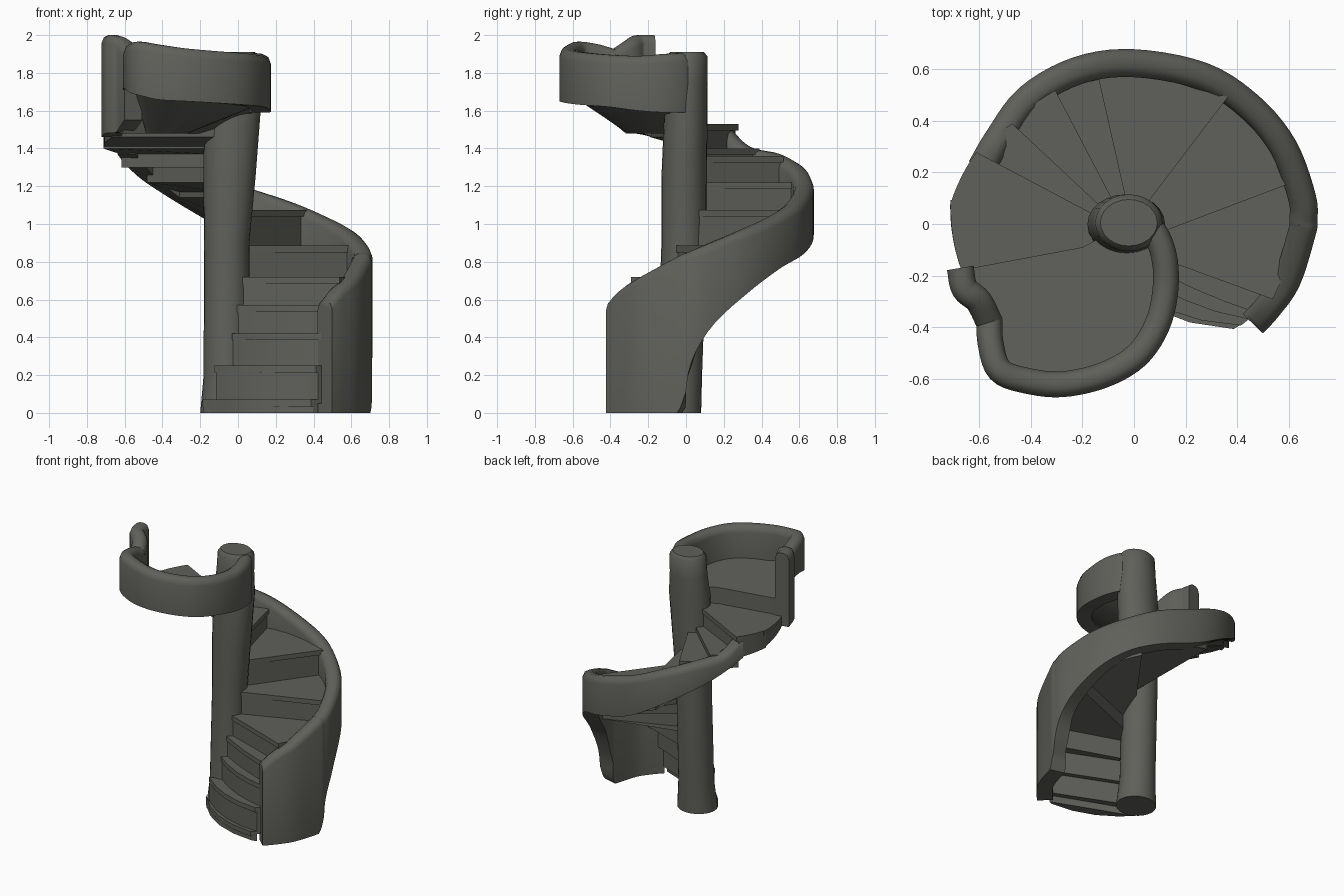
import bpy, bmesh, math
from mathutils import Vector

cube = bpy.data.objects.get("Cube")
if cube:
    bpy.data.objects.remove(cube, do_unlink=True)

# One dark stone colour for everything
stone = bpy.data.materials.new("dark grey stone")
stone.use_nodes = True
colour = (0.115, 0.117, 0.103, 1)
stone.diffuse_color = colour
bsdf = stone.node_tree.nodes["Principled BSDF"]
bsdf.inputs["Base Color"].default_value = colour
bsdf.inputs["Roughness"].default_value = 0.8


def finish(bm, name, angle=40):
    bmesh.ops.recalc_face_normals(bm, faces=bm.faces)
    mesh = bpy.data.meshes.new(name)
    bm.to_mesh(mesh)
    bm.free()
    mesh.materials.append(stone)
    obj = bpy.data.objects.new(name, mesh)
    bpy.context.collection.objects.link(obj)
    bpy.ops.object.select_all(action="DESELECT")
    obj.select_set(True)
    bpy.context.view_layer.objects.active = obj
    bpy.ops.object.shade_smooth_by_angle(angle=math.radians(angle))
    return obj


def loft(bm, rings):
    """Skin a list of closed rings and cap both ends."""
    loops = [[bm.verts.new(p) for p in ring] for ring in rings]
    for a, b in zip(loops, loops[1:]):
        for i in range(len(a)):
            j = (i + 1) % len(a)
            bm.faces.new((a[i], a[j], b[j], b[i]))
    bm.faces.new(loops[0][::-1])
    bm.faces.new(loops[-1])


def prism(bm, outline, low, high):
    loft(bm, [[(p[0], p[1], z) for p in outline] for z in (low, high)])


def smooth_path(points, steps=5):
    """Catmull-Rom through points of any dimension."""
    pts = [Vector(p) for p in points]
    pts = [2 * pts[0] - pts[1]] + pts + [2 * pts[-1] - pts[-2]]
    out = []
    for a, b, c, d in zip(pts, pts[1:], pts[2:], pts[3:]):
        for k in range(steps):
            t = k / steps
            out.append(0.5 * (2 * b + (c - a) * t + (2 * a - 5 * b + 4 * c - d) * t ** 2
                              + (3 * b - a - 3 * c + d) * t ** 3))
    return out + [pts[-2]]


def wall(name, stations, half):
    """Sweep a round-topped wall along (x, y, bottom, top) stations."""
    path = smooth_path(stations)
    rings = []
    for i, s in enumerate(path):
        along = path[min(i + 1, len(path) - 1)] - path[max(i - 1, 0)]
        side = Vector((along[1], -along[0])).normalized() * half
        low, high = max(s[2], 0), s[3]
        section = [(-1, low), (1, low), (1, high - 0.045), (0.75, high - 0.012), (0.3, high),
                   (-0.3, high), (-0.75, high - 0.012), (-1, high - 0.045)]
        rings.append([(s[0] + side.x * u, s[1] + side.y * u, z) for u, z in section])
    bm = bmesh.new()
    loft(bm, rings)
    return finish(bm, name, 50)


def polar(angle, radius, centre=(0, 0)):
    a = math.radians(angle)
    return Vector((centre[0] + radius * math.cos(a), centre[1] + radius * math.sin(a)))


# Central column, slightly leaning and oval: x, y, z, x radius, y radius
column = [(-0.06, -0.05, 0, 0.14, 0.13), (-0.06, -0.035, 0.2, 0.122, 0.12),
          (-0.06, -0.01, 0.9, 0.12, 0.12), (-0.045, -0.01, 1.25, 0.138, 0.12),
          (-0.03, 0, 1.6, 0.15, 0.115), (-0.025, 0.005, 1.75, 0.135, 0.11),
          (-0.02, 0.005, 1.885, 0.13, 0.11), (-0.02, 0.005, 1.91, 0.11, 0.09)]
bm = bmesh.new()
loft(bm, [[(x + rx * math.cos(k * math.tau / 24), y + ry * math.sin(k * math.tau / 24), z)
           for k in range(24)] for x, y, z, rx, ry in column])
finish(bm, "column", 50)

# Lower outer wall: angle, radius, bottom, top
lower = [(-40, 0.60, 0, 0.59), (-32, 0.61, 0, 0.66), (-20, 0.63, 0, 0.73), (-3, 0.65, 0, 0.83),
         (1, 0.655, 0.2, 0.85), (9, 0.658, 0.43, 0.89), (27, 0.65, 0.63, 0.97),
         (45, 0.638, 0.76, 1.04), (65, 0.63, 0.84, 1.12), (90, 0.622, 0.93, 1.21),
         (110, 0.632, 1.06, 1.3), (130, 0.635, 1.19, 1.37), (148, 0.62, 1.29, 1.41),
         (160, 0.63, 1.37, 1.52)]
wall("lower_wall", [(*polar(a, r), b, t) for a, r, b, t in lower], 0.054)

# Upper wall curling from the landing into the column
upper = [(-0.56, -0.36, 1.7, 1.92), (-0.555, -0.46, 1.72, 1.95), (-0.52, -0.565, 1.69, 1.965),
         (-0.42, -0.605, 1.66, 1.95), (-0.28, -0.62, 1.65, 1.93), (-0.12, -0.585, 1.64, 1.915),
         (0.01, -0.51, 1.63, 1.905), (0.09, -0.39, 1.62, 1.895), (0.122, -0.25, 1.6, 1.89),
         (0.115, -0.12, 1.59, 1.9), (0.07, -0.02, 1.59, 1.905), (-0.01, 0.03, 1.59, 1.905)]
wall("upper_wall", upper, 0.05)

# Tall end post beside the landing, joined to the upper wall
wall("landing_post", [(-0.672, -0.17, 1.46, 2.0), (-0.655, -0.25, 1.48, 2.0),
                      (-0.6, -0.3, 1.49, 1.98), (-0.555, -0.39, 1.55, 1.92)], 0.052)

# Steps: inner angle, inner radius, outer angle, outer radius, front bottom, back bottom, top
steps = [(-145, 0.17, -45, 0.56, 0, 0, 0.07), (-115, 0.17, -42, 0.57, 0.05, 0.05, 0.25),
         (-82, 0.14, -38, 0.58, 0.2, 0.2, 0.42), (-68, 0.12, -34, 0.6, 0.36, 0.36, 0.57),
         (-50, 0.11, -27, 0.61, 0.5, 0.56, 0.72), (-15, 0.11, 16, 0.62, 0.66, 0.78, 0.885),
         (46, 0.11, 55, 0.61, 0.82, 0.98, 1.075), (85, 0.11, 105, 0.6, 1.03, 1.14, 1.22),
         (112, 0.11, 122, 0.6, 1.17, 1.22, 1.36), (138, 0.11, 142, 0.61, 1.3, 1.3, 1.4),
         (158, 0.11, 157, 0.67, 1.37, 1.4, 1.53), (180, 0.11, 174, 0.715, 1.41, 1.46, 1.53),
         (225, 0.11, 196, 0.69, 0, 0, 0)]
hub = (-0.045, -0.015)


def step_outline(i, nose):
    (ia, ir, oa, r), (ib, ir_b, ob, rb) = steps[i][:4], steps[i + 1][:4]
    inner, outer = polar(ia - 2 * nose, ir, hub), polar(oa - nose, r)
    edge = outer - inner
    bulge = Vector((edge.y, -edge.x)).normalized() * max(0.075 - 0.02 * i, 0)
    front = [inner.lerp(outer, t) + bulge * 4 * t * (1 - t) for t in (0, 0.25, 0.5, 0.75)]
    rim = [polar(oa - nose + (ob - oa + nose) * k / 6, r + (rb - r) * k / 6) for k in range(7)]
    return front + rim + [polar(ib, ir_b, hub)]


for i in range(len(steps) - 1):
    low, back, high = steps[i][4:]
    outline = step_outline(i, 0)
    rise = [0] * 4 + [k / 6 for k in range(7)] + [1]
    bm = bmesh.new()
    loft(bm, [[(*p, low + (back - low) * t) for p, t in zip(outline, rise)],
              [(*p, high - 0.02) for p in outline]])
    prism(bm, step_outline(i, 1.5), high - 0.035, high)
    finish(bm, f"step_{i + 1}", 30)

# Top landing: a dished floor inside the upper wall with a tapered underside
edge = [(-0.03, 0), (-0.2, -0.09), (-0.68, -0.18), (-0.61, -0.32)]
rim = smooth_path(upper[:-2], 3)
core = Vector((-0.45, -0.16))
top = [(*p, 1.65) for p in edge] + [(p[0], p[1], p[2] + 0.04) for p in rim]
base = [(*p, 1.48) for p in edge] + [(*Vector(p[:2]).lerp(core, 0.68), 1.48) for p in rim]
bm = bmesh.new()
loft(bm, [base, top])
finish(bm, "landing_floor", 30)
